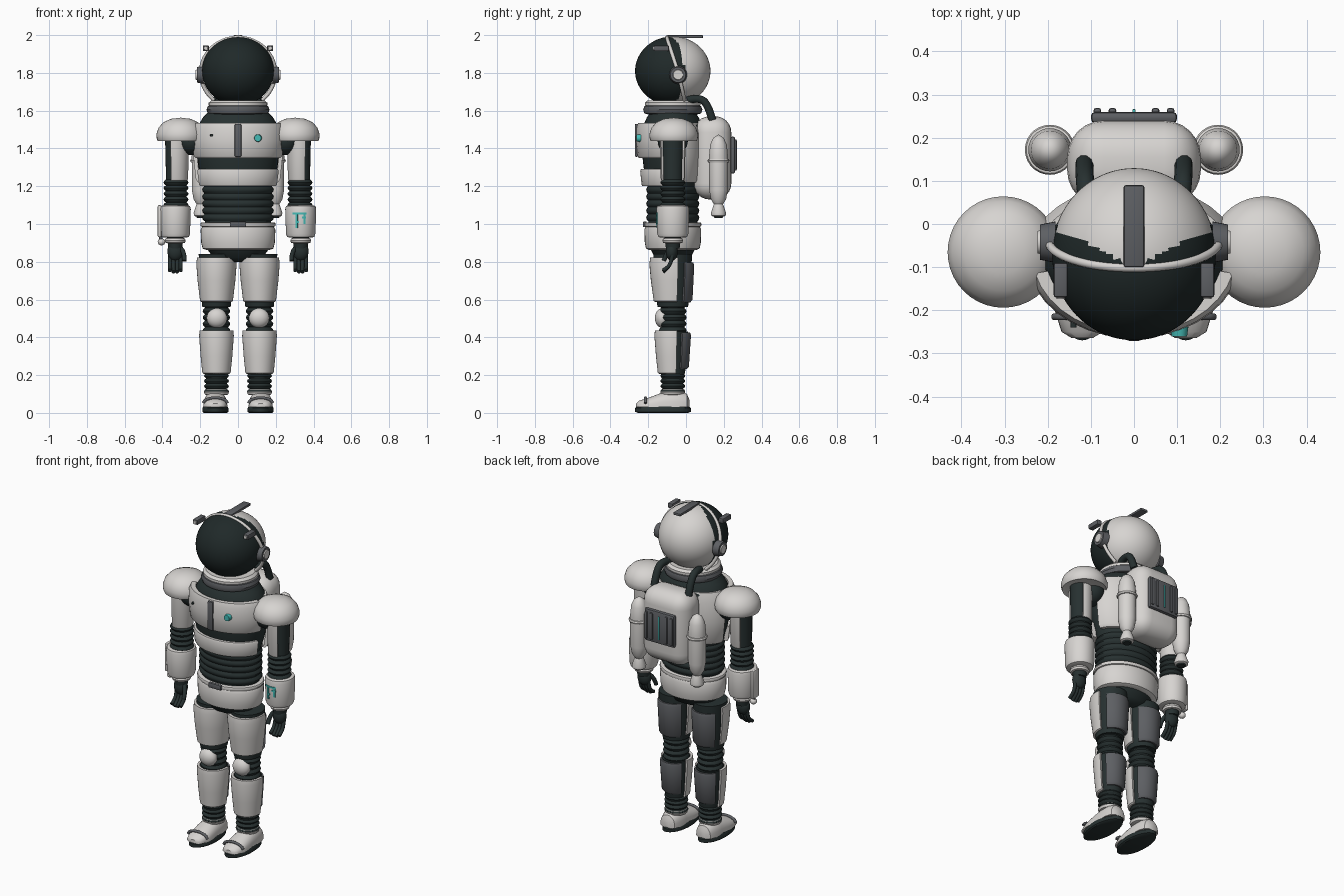
import bpy, bmesh
from math import sin, cos, pi, radians
from mathutils import Matrix, Vector

cube = bpy.data.objects.get("Cube")
if cube:
    bpy.data.objects.remove(cube)


def material(name, r, g, b):
    m = bpy.data.materials.new(name)
    m.use_nodes = True
    m.diffuse_color = (r, g, b, 1)
    m.node_tree.nodes["Principled BSDF"].inputs["Base Color"].default_value = (r, g, b, 1)
    return m


WHITE = material("off white armor", .68, .66, .64)
DARK = material("dark undersuit", .02, .03, .03)
VISOR = material("visor black", .014, .022, .022)
GRAY = material("steel gray", .11, .115, .125)
TEAL = material("teal light", .06, .5, .47)
CY = -.07  # depth of the body axis


def finish(name, bm, *mats, at=(0, 0, 0)):
    bmesh.ops.remove_doubles(bm, verts=bm.verts, dist=1e-5)
    bmesh.ops.recalc_face_normals(bm, faces=bm.faces)
    me = bpy.data.meshes.new(name)
    bm.to_mesh(me)
    bm.free()
    ob = bpy.data.objects.new(name, me)
    ob.location = at
    bpy.context.collection.objects.link(ob)
    for m in mats:
        me.materials.append(m)
    return ob


def lathe(name, prof, mat, x=0, y=CY, sx=1, sy=1, arc=None, wall=.014, n=40):
    """Revolve (radius, z) points; an arc (centre, half width in degrees from the front) makes a thick shell."""
    bm = bmesh.new()
    if arc:
        prof = prof + [(r - wall, z) for r, z in reversed(prof)]
        n = max(8, int(arc[1] / 5))
        angles = [radians(arc[0] - arc[1] + 2 * arc[1] * i / n) for i in range(n + 1)]
    else:
        angles = [2 * pi * i / n for i in range(n)]
    rows = [[bm.verts.new((r * sx * sin(a), -r * sy * cos(a), z)) for r, z in prof] for a in angles]
    k = len(prof)
    for i in range(n):
        p, q = rows[i], rows[(i + 1) % len(rows)]
        for j in range(k if arc else k - 1):
            bm.faces.new((p[j], q[j], q[(j + 1) % k], p[(j + 1) % k]))
    if arc:
        bm.faces.new(rows[0])
        bm.faces.new(rows[-1])
    else:
        for j in (0, -1):
            if prof[j][0] > 0:
                bm.faces.new([row[j] for row in rows])
    return finish(name, bm, mat, at=(x, y, 0))


def bellows(name, z0, z1, r, count, x=0, sy=1, depth=.012):
    pts = [(r - depth * (1 - abs(sin(pi * i / 4))), z0 + (z1 - z0) * i / (4 * count)) for i in range(4 * count + 1)]
    return lathe(name, pts, DARK, x=x, sy=sy)


def ring(name, z, r, thick, mat, **kw):
    return lathe(name, [(r - thick, z - thick), (r - .3 * thick, z - .8 * thick), (r, z),
                        (r - .3 * thick, z + .8 * thick), (r - thick, z + thick)], mat, **kw)


def ball(name, at, size, mat):
    bm = bmesh.new()
    bmesh.ops.create_uvsphere(bm, u_segments=28, v_segments=16, radius=1)
    bmesh.ops.scale(bm, verts=bm.verts, vec=size)
    return finish(name, bm, mat, at=at)


def box(name, at, size, mat, bevel=.005, seg=2):
    bm = bmesh.new()
    bmesh.ops.create_cube(bm, size=1)
    bmesh.ops.scale(bm, verts=bm.verts, vec=size)
    bmesh.ops.bevel(bm, geom=bm.edges[:], offset=bevel, segments=seg, profile=.5, affect='EDGES')
    return finish(name, bm, mat, at=at)


def disc(name, at, r, depth, axis, mat):
    bm = bmesh.new()
    bmesh.ops.create_cone(bm, cap_ends=True, segments=28, radius1=r, radius2=r * .85, depth=depth)
    bm.transform(Vector((0, 0, 1)).rotation_difference(Vector(axis)).to_matrix().to_4x4())
    return finish(name, bm, mat, at=at)


def tube(name, pts, r, mat):
    cu = bpy.data.curves.new(name, 'CURVE')
    cu.dimensions = '3D'
    cu.bevel_depth, cu.bevel_resolution, cu.use_fill_caps = r, 3, True
    sp = cu.splines.new('NURBS')
    sp.points.add(len(pts) - 1)
    for p, co in zip(sp.points, pts):
        p.co = (*co, 1)
    sp.order_u, sp.use_endpoint_u = 3, True
    cu.materials.append(mat)
    ob = bpy.data.objects.new(name, cu)
    bpy.context.collection.objects.link(ob)


# Helmet: visor in front, shell behind
helmet = lathe("helmet", [(.19 * sin(pi * i / 36), 1.81 - .183 * cos(pi * i / 36)) for i in range(37)],
               WHITE, sy=1.05, n=72)
helmet.data.materials.append(VISOR)
for f in helmet.data.polygons:
    f.material_index = int(f.center.y + CY < -.1 + .5 * abs(f.center.x))
tube("helmet_band", [(.198 * cos(t), -.04 - .062 * sin(t) + .02 * min(0, sin(t)), 1.8 + .188 * sin(t))
                     for t in (radians(a) for a in range(-50, 231, 10))], .01, WHITE)
box("helmet_fin", (0, -.005, 1.992), (.048, .19, .016), GRAY)
lathe("collar_upper", [(.13, 1.62), (.155, 1.628), (.155, 1.642), (.14, 1.655)], WHITE, sy=.95)
ring("neck_ring", 1.605, .167, .024, GRAY, sy=.94)

# Torso
lathe("torso_undersuit", [(.175, 1.0), (.18, 1.2), (.205, 1.28), (.218, 1.36), (.222, 1.45), (.212, 1.52),
                          (.185, 1.565), (.15, 1.6)], DARK, sy=.74)
bellows("waist_bellows", 1.015, 1.2, .19, 5, sy=.74)
lathe("chest_plate", [(.232, 1.35), (.241, 1.36), (.25, 1.44), (.247, 1.51), (.236, 1.535)], WHITE,
      sy=.78, arc=(0, 76), wall=.03)
lathe("rib_plate", [(.207, 1.2), (.213, 1.21), (.222, 1.28), (.217, 1.29)], WHITE, sy=.78, arc=(0, 76), wall=.025)
lathe("back_plate", [(.215, 1.22), (.228, 1.235), (.242, 1.36), (.242, 1.48), (.22, 1.535)], WHITE,
      sy=.67, arc=(180, 78), wall=.02)
box("chest_bar", (0, -.262, 1.443), (.036, .018, .175), GRAY, .007)
disc("chest_light", (.105, -.25, 1.455), .021, .022, (0, -1, 0), TEAL)
disc("chest_port", (-.14, -.23, 1.47), .008, .02, (0, -1, 0), DARK)

# Hips
lathe("pelvis_armor", [(.165, .862), (.187, .87), (.195, .9), (.198, .97), (.19, .985)], WHITE, sy=.76)
lathe("hip_undersuit", [(.08, .8), (.13, .82), (.165, .87)], DARK, sy=.72)
ring("belt", .997, .2, .012, WHITE, sy=.76)
box("belt_buckle", (0, -.218, .998), (.085, .02, .03), GRAY)

# Backpack
box("backpack", (0, .14, 1.35), (.31, .2, .44), WHITE, .085, 6)
box("vent_panel", (0, .247, 1.365), (.2, .026, .195), GRAY, .01)
for x in (-.085, -.05, .05, .085):
    box("vent_slat", (x, .262, 1.365), (.018, .014, .165), GRAY, .006)
box("vent_light", (0, .262, 1.365), (.008, .008, .14), TEAL, .002)

for s, side in ((1, "left"), (-1, "right")):
    def nm(part):
        return side + "_" + part

    # Headset
    disc(nm("ear_ring"), (s * .2, -.042, 1.79), .048, .036, (s, 0, 0), GRAY)
    disc(nm("ear_cap"), (s * .217, -.042, 1.79), .03, .014, (s, 0, 0), WHITE)
    box(nm("helmet_lamp"), (s * .17, -.13, 1.93), (.032, .08, .03), GRAY)
    disc(nm("lamp_lens"), (s * .17, -.171, 1.93), .011, .006, (0, -1, 0), WHITE)

    # Tank and hose
    tx = s * .195
    lathe(nm("tank"), [(.03, 1.04), (.038, 1.045), (.04, 1.06), (.024, 1.105), (.04, 1.13), (.049, 1.18), (.05, 1.36),
                       (.044, 1.42), (.028, 1.455), (0, 1.475)], WHITE, x=tx, y=.172, n=28)
    ring(nm("tank_ring"), 1.335, .058, .011, WHITE, x=tx, y=.172, n=28)
    disc(nm("nozzle_opening"), (tx, .172, 1.037), .026, .008, (0, 0, -1), DARK)
    tube(nm("hose"), [(s * .1, .01, 1.655), (s * .11, .06, 1.67), (s * .115, .115, 1.64), (s * .115, .14, 1.55)],
         .021, DARK)

    # Shoulder and arm
    ax = s * .328
    ball(nm("shoulder_joint"), (s * .25, CY, 1.44), (.075, .08, .075), DARK)
    lathe(nm("shoulder_pad"), [(.105, 1.445), (.122, 1.44), (.127, 1.452), (.129, 1.475), (.118, 1.51), (.09, 1.54),
                               (.05, 1.557), (0, 1.563)], WHITE, x=s * .303, y=-.065)
    lathe(nm("upper_arm"), [(.052, 1.2), (.058, 1.45)], DARK, x=ax)
    lathe(nm("upper_arm_plate"), [(.06, 1.23), (.064, 1.24), (.068, 1.44)], WHITE, x=ax, arc=(s * -90, 115))
    bellows(nm("elbow_bellows"), 1.085, 1.235, .066, 5, x=ax)
    fx = s * .332
    lathe(nm("forearm_cuff"), [(.06, .928), (.072, .932), (.078, .95), (.082, 1.08), (.078, 1.095), (.06, 1.1)],
          WHITE, x=fx, sy=1.06)
    lathe(nm("wrist"), [(.036, .87), (.044, .93)], DARK, x=fx)
    ring(nm("wrist_ring"), .912, .055, .014, WHITE, x=fx)
    ball(nm("palm"), (fx, -.075, .855), (.042, .032, .05), DARK)
    for i in range(4):
        hx = fx + s * (i - 1.5) * .019
        tip = .742 + .008 * abs(i - 1.5)
        tube(nm("finger"), [(hx, -.07, .85), (hx, -.078, .8), (hx, -.095, .77), (hx, -.122, tip)], .0105, DARK)
    tube(nm("thumb"), [(fx - s * .03, -.085, .87), (fx - s * .05, -.1, .85), (fx - s * .048, -.118, .805)], .012, DARK)

    # Leg
    lx = s * .114
    lathe(nm("thigh"), [(.075, .56), (.09, .7), (.094, .84)], DARK, x=lx, sy=1.08)
    thigh = [(.08, .588), (.087, .592), (.1, .7), (.107, .79), (.103, .822)]
    lathe(nm("thigh_guard"), thigh, WHITE, x=lx, sy=1.16, arc=(0, 103))
    lathe(nm("rear_thigh_plate"), [(.082, .585), (.092, .6), (.1, .78), (.096, .795)], GRAY, x=lx, sy=1.14, arc=(180, 55))
    bellows(nm("knee_bellows"), .42, .59, .073, 5, x=lx)
    ball(nm("knee_pad"), (s * .112, -.125, .502), (.054, .04, .052), WHITE)
    lathe(nm("shin"), [(.055, .18), (.068, .25), (.078, .43)], DARK, x=lx, sy=1.05)
    shin = [(.068, .206), (.075, .212), (.084, .3), (.092, .41), (.089, .436)]
    lathe(nm("shin_guard"), shin, WHITE, x=lx, sy=1.06, arc=(0, 103))
    lathe(nm("calf_plate"), [(.068, .232), (.078, .245), (.088, .41), (.084, .425)], GRAY, x=lx, sy=1.1, arc=(180, 58))
    bellows(nm("ankle_bellows"), .1, .21, .066, 4, x=lx)

    # Boot
    bx = s * .12
    lathe(nm("boot_sole"), [(.062, 0), (.069, .006), (.069, .026), (.064, .034)], DARK, x=bx, y=-.122, sy=2.14)
    bm = bmesh.new()
    rows = []
    for y, w, top in ((-.264, .025, .05), (-.25, .048, .064), (-.2, .064, .08), (-.14, .064, .102), (-.09, .062, .116),
                      (-.03, .06, .116), (.005, .048, .1), (.018, .025, .07)):
        rows.append([bm.verts.new((w * cos(t), y, .03 + (top - .03) * max(0, sin(t)) ** .7))
                     for t in (pi * i / 14 for i in range(15))])
    for p, q in zip(rows, rows[1:]):
        for j in range(15):
            k = (j + 1) % 15
            bm.faces.new((p[j], p[k], q[k], q[j]))
    bm.faces.new(rows[0])
    bm.faces.new(rows[-1])
    finish(nm("boot"), bm, WHITE, at=(bx, 0, 0))
    ring(nm("boot_cuff"), .11, .066, .016, WHITE, x=lx)
    tube(nm("boot_strap"), [(bx + .066 * cos(t), -.215, .04 + .04 * sin(t) ** .7)
                            for t in (radians(a) for a in range(10, 171, 16))], .008, GRAY)

# Left forearm display lines
for z, a, half in ((1.055, -5, 26), (1.035, 12, 8), (1.01, -12, 5)):
    lathe("display_line", [(.0845, z - .005), (.0845, z + .005)], TEAL, x=.332, sy=1.06, arc=(a, half), wall=.006)
for a, z in ((-15, .98), (14, 1.0)):
    lathe("display_stem", [(.084, z), (.0845, 1.055)], TEAL, x=.332, sy=1.06, arc=(a, 4), wall=.008)

# Right forearm tool
box("forearm_tool", (-.415, CY, 1.015), (.02, .06, .17), WHITE, .007)
ball("forearm_tool_tip", (-.405, CY, .905), (.02, .02, .018), WHITE)
tube("forearm_tool_rod", [(-.408, CY, .9), (-.41, CY, .94), (-.41, CY, 1.0)], .009, GRAY)

# Smooth shading with sharp creases kept
bpy.ops.object.select_all(action='DESELECT')
for ob in bpy.context.scene.objects:
    if ob.type == 'MESH':
        ob.select_set(True)
        bpy.context.view_layer.objects.active = ob
bpy.ops.object.shade_smooth_by_angle(angle=radians(40))
